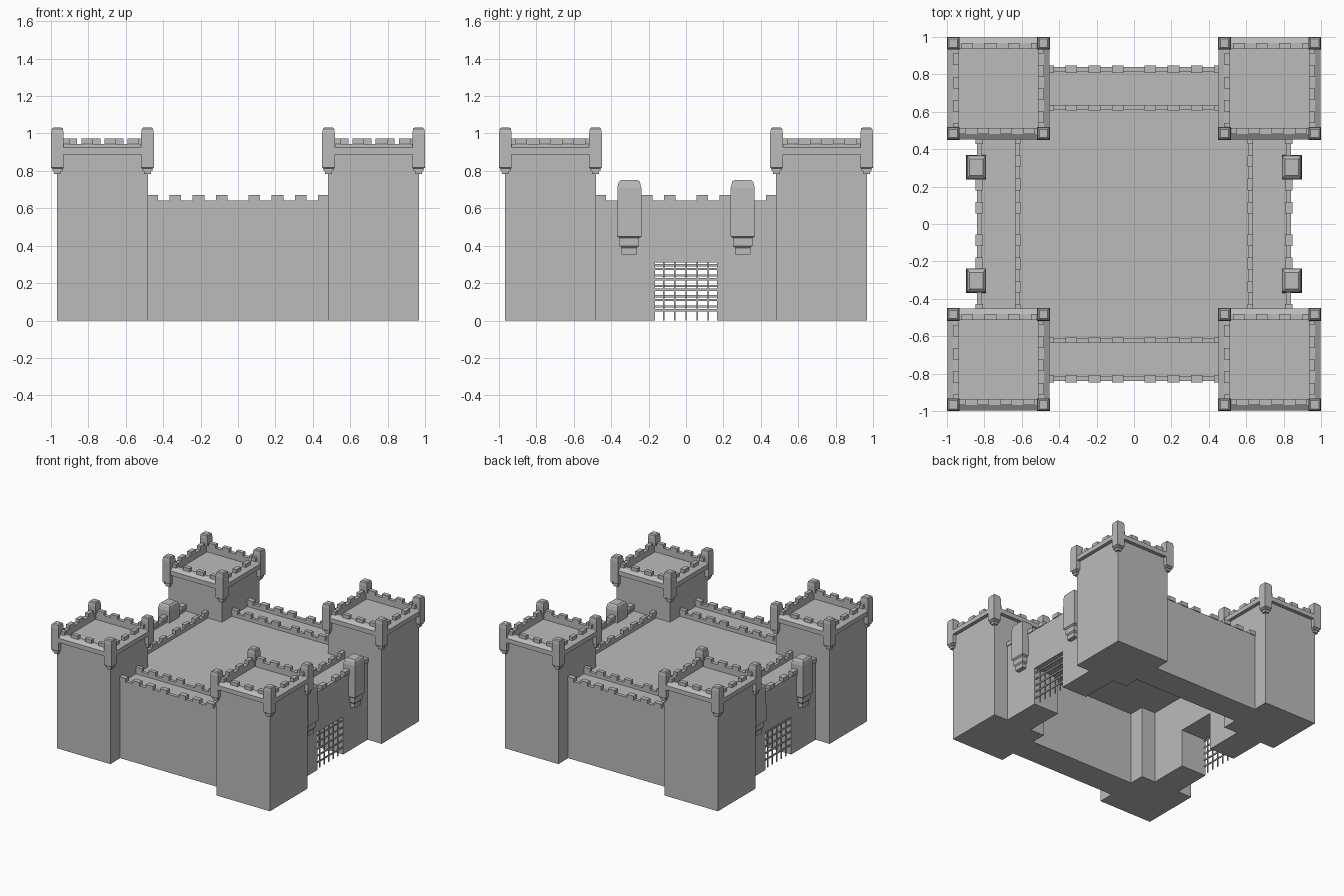
import bpy, bmesh
from mathutils import Vector

if "Cube" in bpy.data.objects:
    bpy.data.objects.remove(bpy.data.objects["Cube"])

stone = bpy.data.materials.new("grey stone")
stone.use_nodes = True
GREY = (0.5, 0.5, 0.5, 1)
stone.diffuse_color = GREY
stone.node_tree.nodes["Principled BSDF"].inputs["Base Color"].default_value = GREY


def finish(name, bm):
    bmesh.ops.recalc_face_normals(bm, faces=bm.faces)
    mesh = bpy.data.meshes.new(name)
    bm.to_mesh(mesh)
    bm.free()
    mesh.materials.append(stone)
    obj = bpy.data.objects.new(name, mesh)
    bpy.context.scene.collection.objects.link(obj)
    return obj


def add_box(bm, low, high):
    low, high = Vector(low), Vector(high)
    verts = bmesh.ops.create_cube(bm, size=1)["verts"]
    for v in verts:
        v.co = (low + high) / 2 + v.co * (high - low)


def add_loft(bm, cx, cy, rings):
    """Stack of rectangles (half x, half y, z), capped at both ends."""
    loops = []
    for hx, hy, z in rings:
        corners = ((-1, -1), (1, -1), (1, 1), (-1, 1))
        loops.append([bm.verts.new((cx + sx * hx, cy + sy * hy, z)) for sx, sy in corners])
    for a, b in zip(loops, loops[1:]):
        for i in range(4):
            j = (i + 1) % 4
            bm.faces.new((a[i], a[j], b[j], b[i]))
    bm.faces.new(loops[0][::-1])
    bm.faces.new(loops[-1])


def place(axis, side, along, out, z):
    """Point on a wall: axis 0 faces x, axis 1 faces y."""
    return (side * out, along, z) if axis == 0 else (along, side * out, z)


def wall_box(bm, axis, side, along, out, z):
    a = place(axis, side, along[0], out[0], z[0])
    b = place(axis, side, along[1], out[1], z[1])
    add_box(bm, [min(p) for p in zip(a, b)], [max(p) for p in zip(a, b)])


SIDES = [(1, -1, "front"), (1, 1, "back"), (0, 1, "left"), (0, -1, "right")]
CORNERS = [(sx, sy) for sx in (-1, 1) for sy in (-1, 1)]
TOWER = 0.725
WALK, PARAPET, MERLON = 0.615, 0.642, 0.672

# Opening through both gate walls
bm = bmesh.new()
add_box(bm, (-1.2, -0.165, -0.2), (1.2, 0.165, 0.31))
cutter = finish("gate_cutter", bm)
cutter.hide_render = True
cutter.hide_viewport = True
cutter.display_type = 'WIRE'

# Curtain walls with a parapet along each edge of the walk
section = [(0.61, 0), (0.84, 0), (0.84, PARAPET), (0.812, PARAPET),
           (0.812, WALK), (0.635, WALK), (0.635, PARAPET), (0.61, PARAPET)]
for axis, side, label in SIDES:
    bm = bmesh.new()
    ends = [[bm.verts.new(place(axis, side, e, o, z)) for o, z in section] for e in (-0.5, 0.5)]
    for i in range(len(section)):
        j = (i + 1) % len(section)
        bm.faces.new((ends[0][i], ends[0][j], ends[1][j], ends[1][i]))
    for end in ends:
        bm.faces.new(end)
    wall = finish(label + "_wall", bm)
    if axis == 0:
        cut = wall.modifiers.new("gate opening", 'BOOLEAN')
        cut.operation = 'DIFFERENCE'
        cut.solver = 'EXACT'
        cut.object = cutter

    bm = bmesh.new()
    for s in (-1, 1):
        for k in range(4):
            c = s * (0.087 + 0.124 * k)
            span = (c - 0.031, c + 0.031)
            wall_box(bm, axis, side, span, (0.806, 0.847), (PARAPET - 0.004, MERLON))
            wall_box(bm, axis, side, span, (0.606, 0.637), (PARAPET - 0.004, MERLON))
    finish(label + "_wall_merlons", bm)

# Courtyard deck
bm = bmesh.new()
add_box(bm, (-0.62, -0.62, 0.6), (0.62, 0.62, 0.612))
finish("courtyard_deck", bm)

# Corner towers: shaft, overhanging parapet, sunken roof
profile = [(0.2425, 0), (0.2425, 0.888), (0.272, 0.888), (0.272, 0.925),
           (0.243, 0.945), (0.212, 0.945), (0.212, 0.895)]
turret = [(0.018, 0.782), (0.02, 0.8), (0.027, 0.8), (0.027, 0.812), (0.034, 0.818),
          (0.034, 1.0), (0.03, 1.025), (0.022, 1.032)]
for sx, sy in CORNERS:
    label = ("back" if sy > 0 else "front") + ("_left" if sx > 0 else "_right")
    cx, cy = sx * TOWER, sy * TOWER
    bm = bmesh.new()
    add_loft(bm, cx, cy, [(r, r, z) for r, z in profile])
    finish(label + "_tower", bm)

    bm = bmesh.new()
    for axis, side, _ in SIDES:
        shift = side * (0.02 if axis else 0.031)
        for k in range(4):
            c = -0.186 + 0.124 * k + shift
            a = max(c - 0.031, -0.215)
            b = min(c + 0.031, 0.215)
            first = len(bm.verts)
            wall_box(bm, axis, side, (a, b), (0.211, 0.244), (0.943, 0.973))
            bm.verts.ensure_lookup_table()
            for v in bm.verts[first:]:
                v.co += Vector((cx, cy, 0))
    finish(label + "_tower_merlons", bm)

    bm = bmesh.new()
    for tx, ty in CORNERS:
        add_loft(bm, cx + tx * 0.241, cy + ty * 0.241, [(r, r, z) for r, z in turret])
    finish(label + "_tower_turrets", bm)

# Hanging turrets beside each gate
hanging = [(0.62, 0.352), (0.62, 0.388), (0.78, 0.398), (0.78, 0.44), (1.0, 0.45),
           (0.97, 0.71), (0.85, 0.742), (0.68, 0.752)]
for sx, sy in CORNERS:
    bm = bmesh.new()
    add_loft(bm, sx * 0.843, sy * 0.303, [(0.054 * s, 0.066 * s, z) for s, z in hanging])
    finish(("left" if sx > 0 else "right") + ("_back" if sy > 0 else "_front") + "_gate_turret", bm)

# Lattice gates
for side, label, lift in ((1, "left", 0), (-1, "right", 0.02)):
    bm = bmesh.new()
    for k in range(-2, 3):
        y = k * 0.059
        wall_box(bm, 0, side, (y - 0.004, y + 0.004), (0.82, 0.828), (0, 0.312))
    for k in range(5):
        z = 0.055 + 0.055 * k + lift
        wall_box(bm, 0, side, (-0.167, 0.167), (0.826, 0.834), (z - 0.006, z + 0.006))
    finish(label + "_gate", bm)
